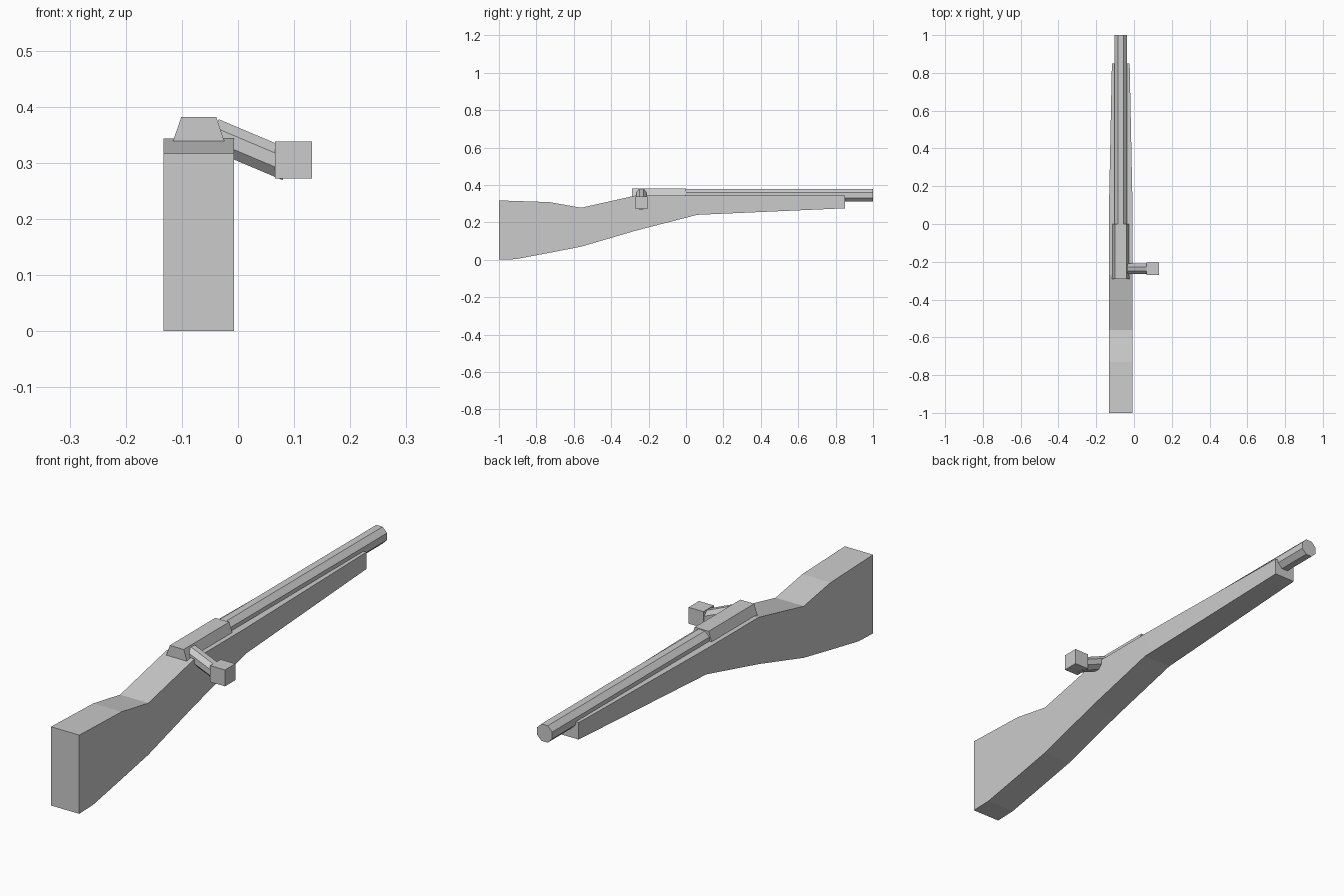
import bpy, bmesh, math
from mathutils import Matrix, Vector

if "Cube" in bpy.data.objects:
    bpy.data.objects.remove(bpy.data.objects["Cube"])

CX = -0.07  # centre line of the long parts

grey = bpy.data.materials.new("plain grey")
grey.use_nodes = True
COLOUR = (0.6, 0.6, 0.6, 1)
grey.diffuse_color = COLOUR
grey.node_tree.nodes["Principled BSDF"].inputs["Base Color"].default_value = COLOUR


def finish(name, bm):
    bmesh.ops.recalc_face_normals(bm, faces=bm.faces)
    mesh = bpy.data.meshes.new(name)
    bm.to_mesh(mesh)
    bm.free()
    mesh.materials.append(grey)
    obj = bpy.data.objects.new(name, mesh)
    bpy.context.collection.objects.link(obj)
    return obj


def loft(name, sections):
    """Box-like body through (y, bottom, top, bottom half width, top half width)."""
    bm = bmesh.new()
    rings = [[bm.verts.new((CX + x, y, z)) for x, z in
              ((-wb, lo), (wb, lo), (wt, hi), (-wt, hi))]
             for y, lo, hi, wb, wt in sections]
    for a, b in zip(rings, rings[1:]):
        for i in range(4):
            j = (i + 1) % 4
            bm.faces.new((a[i], a[j], b[j], b[i]))
    bm.faces.new(rings[0])
    bm.faces.new(rings[-1])
    return finish(name, bm)


def octagon_rod(name, start, end, apothem):
    """Eight-sided rod with flat faces upward."""
    start, end = Vector(start), Vector(end)
    axis = end - start
    bm = bmesh.new()
    bmesh.ops.create_cone(bm, cap_ends=True, segments=8, depth=axis.length,
                          radius1=apothem / math.cos(math.pi / 8),
                          radius2=apothem / math.cos(math.pi / 8))
    turn = axis.to_track_quat('Z', 'Y').to_matrix().to_4x4()
    spin = Matrix.Rotation(math.pi / 8, 4, 'Z')
    # Keep one flat aligned with the rod's side plane
    first = bm.verts[:][0].co
    offset = math.atan2(first.y, first.x) % (math.pi / 4)
    if abs(offset - math.pi / 8) < 0.01:
        spin = Matrix.Identity(4)
    bm.transform(Matrix.Translation((start + end) / 2) @ turn @ spin)
    return finish(name, bm)


# Wooden stock: butt, wrist and tapering fore-end
W = 0.063
loft("stock", [
    (-1.0, 0.0, 0.317, W, W),
    (-0.91, 0.003, 0.314, W, W),
    (-0.73, 0.037, 0.308, W, W),
    (-0.56, 0.07, 0.278, W, W),
    (-0.27, 0.155, 0.343, W, W),
    (0.06, 0.24, 0.343, W, W),
    (0.85, 0.275, 0.343, 0.047, 0.047),
])

# Receiver block with sloping sides
loft("receiver", [(y, 0.338, 0.382, 0.046, 0.031) for y in (-0.29, 0.0)])

# Barrel
octagon_rod("barrel", (CX, -0.05, 0.345), (CX, 1.0, 0.345), 0.034)

# Bolt handle and its square knob
octagon_rod("bolt_handle", (-0.045, -0.238, 0.352), (0.09, -0.238, 0.295), 0.0278)
knob = bmesh.new()
bmesh.ops.create_cube(knob, size=0.066,
                      matrix=Matrix.Translation((0.099, -0.238, 0.305)))
finish("bolt_knob", knob)
